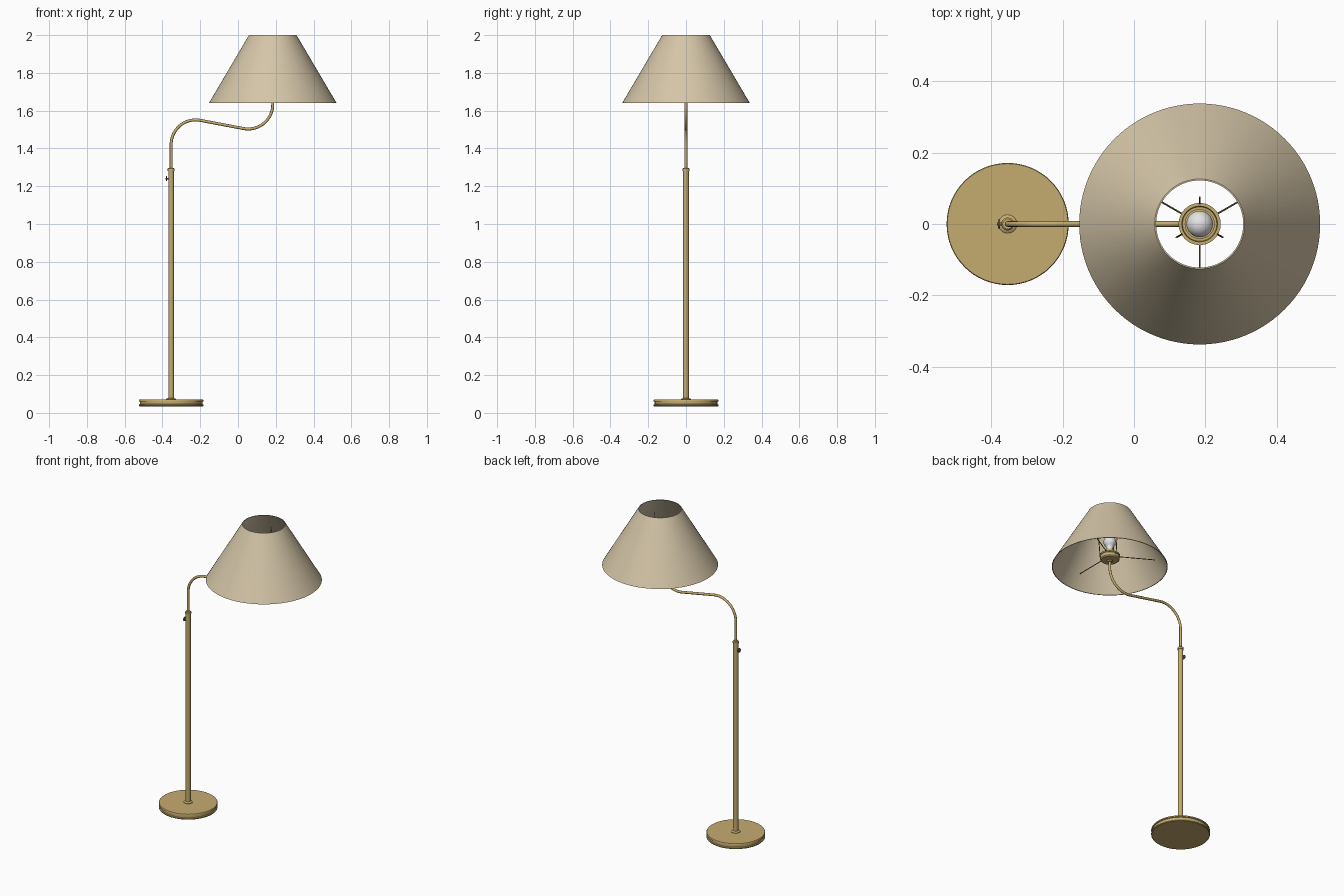
import bpy
import math
from mathutils import Vector

cube = bpy.data.objects.get("Cube")
if cube:
    bpy.data.objects.remove(cube)


def material(name, rgb):
    m = bpy.data.materials.new(name)
    m.use_nodes = True
    m.diffuse_color = (*rgb, 1)
    m.node_tree.nodes["Principled BSDF"].inputs["Base Color"].default_value = (*rgb, 1)
    return m


BRASS = material("brass", (0.56, 0.41, 0.16))
DARK = material("dark brass", (0.2, 0.15, 0.07))
LINEN = material("linen", (0.66, 0.56, 0.39))
GLASS = material("bulb white", (0.78, 0.78, 0.78))

POST_X, SHADE_X = -0.354, 0.184


def finish(name, mesh, mat, x=0.0):
    obj = bpy.data.objects.new(name, mesh)
    bpy.context.collection.objects.link(obj)
    obj.location.x = x
    mesh.materials.append(mat)
    bpy.ops.object.select_all(action="DESELECT")
    obj.select_set(True)
    bpy.context.view_layer.objects.active = obj
    bpy.ops.object.shade_smooth_by_angle(angle=math.radians(35))
    return obj


def lathe(name, profile, mat, x, sides=64, closed=False):
    """Spin (radius, height) points around z; zero-radius ends become poles."""
    verts, rings, faces = [], [], []
    for r, z in profile:
        n = 1 if r == 0 else sides
        rings.append([len(verts) + i for i in range(n)])
        for i in range(n):
            a = math.tau * i / sides
            verts.append((r * math.cos(a), r * math.sin(a), z))
    pairs = list(zip(rings, rings[1:]))
    if closed:
        pairs.append((rings[-1], rings[0]))
    for low, high in pairs:
        for i in range(sides):
            j = (i + 1) % sides
            quad = [low[i % len(low)], low[j % len(low)],
                    high[j % len(high)], high[i % len(high)]]
            faces.append(list(dict.fromkeys(quad)))
    mesh = bpy.data.meshes.new(name)
    mesh.from_pydata(verts, [], faces)
    return finish(name, mesh, mat, x)


def tube(name, points, radius, mat, x=0.0, sides=4):
    """Round rod through the points, converted to a mesh."""
    curve = bpy.data.curves.new(name, "CURVE")
    curve.dimensions = "3D"
    curve.bevel_depth = radius
    curve.bevel_resolution = sides
    curve.use_fill_caps = True
    line = curve.splines.new("POLY")
    line.points.add(len(points) - 1)
    for p, co in zip(line.points, points):
        p.co = (*co, 1)
    temp = bpy.data.objects.new(name + "_path", curve)
    bpy.context.collection.objects.link(temp)
    bpy.context.view_layer.update()
    mesh = bpy.data.meshes.new_from_object(
        temp.evaluated_get(bpy.context.evaluated_depsgraph_get()))
    mesh.materials.clear()
    bpy.data.objects.remove(temp)
    return finish(name, mesh, mat, x)


# Weighted base with a shallow groove around its edge
lathe("base", [(0, 0.035), (0.168, 0.035), (0.171, 0.038), (0.171, 0.044),
               (0.166, 0.046), (0.166, 0.059), (0.171, 0.061),
               (0.171, 0.067), (0.169, 0.07), (0, 0.07)], BRASS, POST_X)

# Post with foot collar and top ferrule
lathe("post", [(0, 0.069), (0.026, 0.069), (0.026, 0.073), (0.021, 0.077),
               (0.015, 0.078), (0.015, 1.28), (0.018, 1.281),
               (0.018, 1.293), (0.014, 1.297), (0, 1.297)], BRASS, POST_X, 32)

# Height-locking thumb screw
tube("screw_shaft", [(-0.03, 0, 1.24), (-0.012, 0, 1.24)], 0.004, DARK, POST_X)
bpy.ops.mesh.primitive_cylinder_add(vertices=20, radius=0.013, depth=0.006,
                                    location=(POST_X - 0.024, 0, 1.24),
                                    rotation=(0, math.pi / 2, 0))
knob = bpy.context.object
knob.name = "thumb_screw"
knob.data.materials.append(DARK)

# Swan-neck arm: two arcs joined by their common tangent
R = 0.13
c1, c2 = Vector((POST_X + R, 1.421)), Vector((SHADE_X - R, 1.633))
gap = c2 - c1
lean = math.atan2(gap.y, gap.x) + math.acos(2 * R / gap.length)
path = [(POST_X, 0, 1.28)]
STEPS = 20
for i in range(STEPS + 1):
    a = math.pi + (lean - math.pi) * i / STEPS
    path.append((c1.x + R * math.cos(a), 0, c1.y + R * math.sin(a)))
for i in range(STEPS + 1):
    a = lean + math.pi + (math.pi - lean) * i / STEPS
    path.append((c2.x + R * math.cos(a), 0, c2.y + R * math.sin(a)))
path.append((SHADE_X, 0, 1.685))
tube("arm", path, 0.0078, BRASS)

# Socket cup under the bulb
lathe("socket_cup", [(0, 1.672), (0.014, 1.672), (0.016, 1.68), (0.05, 1.682),
                     (0.056, 1.688), (0.056, 1.708), (0.059, 1.71),
                     (0.059, 1.718), (0.05, 1.718), (0.048, 1.705),
                     (0, 1.705)], BRASS, SHADE_X, 48)
lathe("socket", [(0, 1.7), (0.042, 1.7), (0.042, 1.712), (0.024, 1.714),
                 (0.024, 1.75), (0, 1.75)], BRASS, SHADE_X, 32)

# Bulb: neck swelling into a globe
globe = [(0.037 * math.cos(a), 1.805 + 0.037 * math.sin(a))
         for a in [math.radians(-50 + 140 * i / 14) for i in range(14)]]
lathe("bulb", [(0, 1.745), (0.019, 1.745), (0.019, 1.765)] + globe
      + [(0, 1.842)], GLASS, SHADE_X, 32)

# Shade carrier: three upright rods and three spokes out to the shade
for i in range(3):
    a = math.radians(90 + 120 * i)
    out = Vector((math.cos(a), math.sin(a), 0))
    up = Vector((0, 0, 1))
    tube(f"carrier_rod_{i + 1}", [out * 0.057 + up * 1.7, out * 0.075 + up * 1.95],
         0.0025, DARK, SHADE_X, 2)
    tube(f"carrier_spoke_{i + 1}", [out * -0.055 + up * 1.712, out * -0.268 + up * 1.712],
         0.0025, DARK, SHADE_X, 2)

# Conical lampshade, a thin shell open at both ends
lathe("lampshade", [(0.3375, 1.641), (0.126, 2.0), (0.122, 2.0), (0.3335, 1.641)],
      LINEN, SHADE_X, 96, closed=True)
